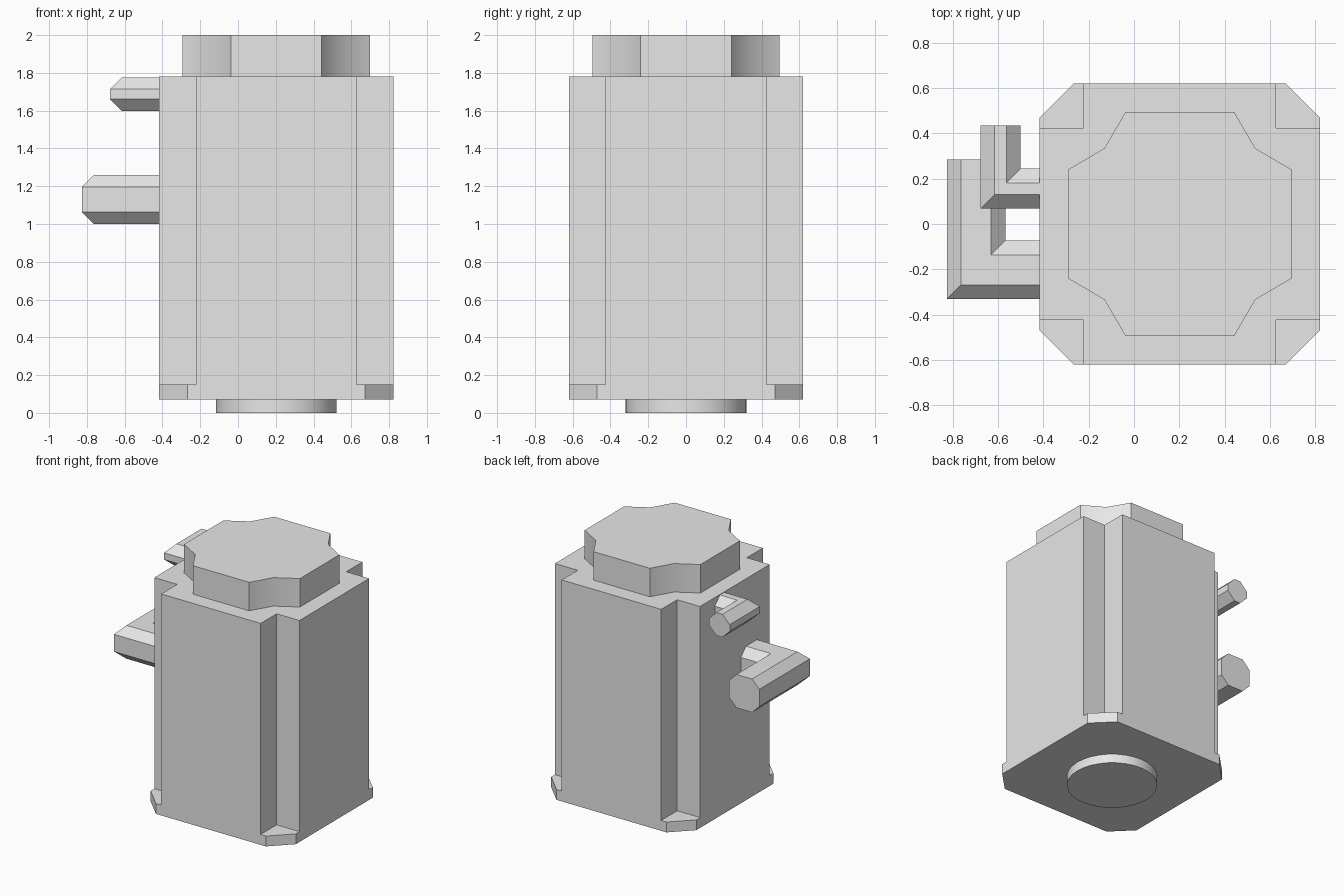
import bpy, bmesh, math
from mathutils import Vector

cube = bpy.data.objects.get("Cube")
if cube:
    bpy.data.objects.remove(cube, do_unlink=True)

CX = 0.2025      # housing axis in x
HALF = 0.62      # housing half width

grey = bpy.data.materials.new("plain grey")
grey.use_nodes = True
grey.diffuse_color = (0.8, 0.8, 0.8, 1)
grey.node_tree.nodes["Principled BSDF"].inputs["Base Color"].default_value = (0.8, 0.8, 0.8, 1)


def finish(name, bm):
    bmesh.ops.recalc_face_normals(bm, faces=bm.faces)
    mesh = bpy.data.meshes.new(name)
    bm.to_mesh(mesh)
    bm.free()
    mesh.materials.append(grey)
    obj = bpy.data.objects.new(name, mesh)
    bpy.context.collection.objects.link(obj)
    return obj


def add_prism(bm, outline, z0, z1):
    low, high = [[bm.verts.new((x, y, z)) for x, y in outline] for z in (z0, z1)]
    bm.faces.new(low)
    bm.faces.new(high)
    for i in range(len(low)):
        j = (i + 1) % len(low)
        bm.faces.new((low[i], low[j], high[j], high[i]))


def prism(name, outline, z0, z1):
    bm = bmesh.new()
    add_prism(bm, outline, z0, z1)
    return finish(name, bm)


def four_way(points):
    """Repeat a corner's points by quarter turns about the housing axis."""
    result = []
    for _ in range(4):
        result += [(CX + x, y) for x, y in points]
        points = [(-y, x) for x, y in points]
    return result


def smooth(obj, angle):
    bpy.ops.object.select_all(action='DESELECT')
    obj.select_set(True)
    bpy.context.view_layer.objects.active = obj
    bpy.ops.object.shade_smooth_by_angle(angle=math.radians(angle))


# Housing: chamfered block with square corner notches above the foot flange
housing = prism("housing", four_way([(HALF, 0.47), (0.47, HALF)]), 0.07, 1.78)
bm = bmesh.new()
for sx in (-1, 1):
    for sy in (-1, 1):
        xs = [CX + sx * 0.425, CX + sx * 0.8]
        ys = [sy * 0.425, sy * 0.8]
        add_prism(bm, [(xs[0], ys[0]), (xs[1], ys[0]), (xs[1], ys[1]), (xs[0], ys[1])], 0.15, 2)
cutter = finish("corner_cutter", bm)
cutter.hide_render = True
notches = housing.modifiers.new("corner notches", 'BOOLEAN')
notches.operation = 'DIFFERENCE'
notches.solver = 'EXACT'
notches.object = cutter
bpy.context.view_layer.objects.active = housing
bpy.ops.object.modifier_apply(modifier=notches.name)
bpy.data.objects.remove(cutter, do_unlink=True)

# End cap with hollowed corners
cap = prism("end_cap", four_way([(0.495, 0.24), (0.334, 0.334), (0.24, 0.495)]), 1.78, 2.0)
smooth(cap, 35)

# Round pilot boss underneath
SIDES = 32
ring = [(CX + 0.32 * math.cos(math.tau * i / SIDES), 0.32 * math.sin(math.tau * i / SIDES))
        for i in range(SIDES)]
boss = prism("pilot_boss", ring, 0.0, 0.07)
smooth(boss, 35)


def elbow(name, bend, end_y, r, bevel=0.0625):
    """Eight-sided connector leaving the housing and turning toward the back."""
    f = r - bevel
    section = [(r, -f), (r, f), (f, r), (-f, r), (-r, f), (-r, -f), (-f, -r), (f, -r)]
    bx, by, bz = bend
    bm = bmesh.new()
    rings = [
        [bm.verts.new((CX - HALF, by + u, bz + v)) for u, v in section],
        [bm.verts.new((bx + u, by + u, bz + v)) for u, v in section],
        [bm.verts.new((bx + u, end_y, bz + v)) for u, v in section],
    ]
    for a, b in zip(rings, rings[1:]):
        for i in range(8):
            j = (i + 1) % 8
            bm.faces.new((a[i], a[j], b[j], b[i]))
    bm.faces.new(rings[0])
    bm.faces.new(rings[-1])
    return finish(name, bm)


# Cable connectors on the right side
elbow("lower_connector", (-0.6975, -0.2025, 1.13), 0.285, 0.129)
elbow("upper_connector", (-0.59, 0.156, 1.6875), 0.435, 0.0885)
